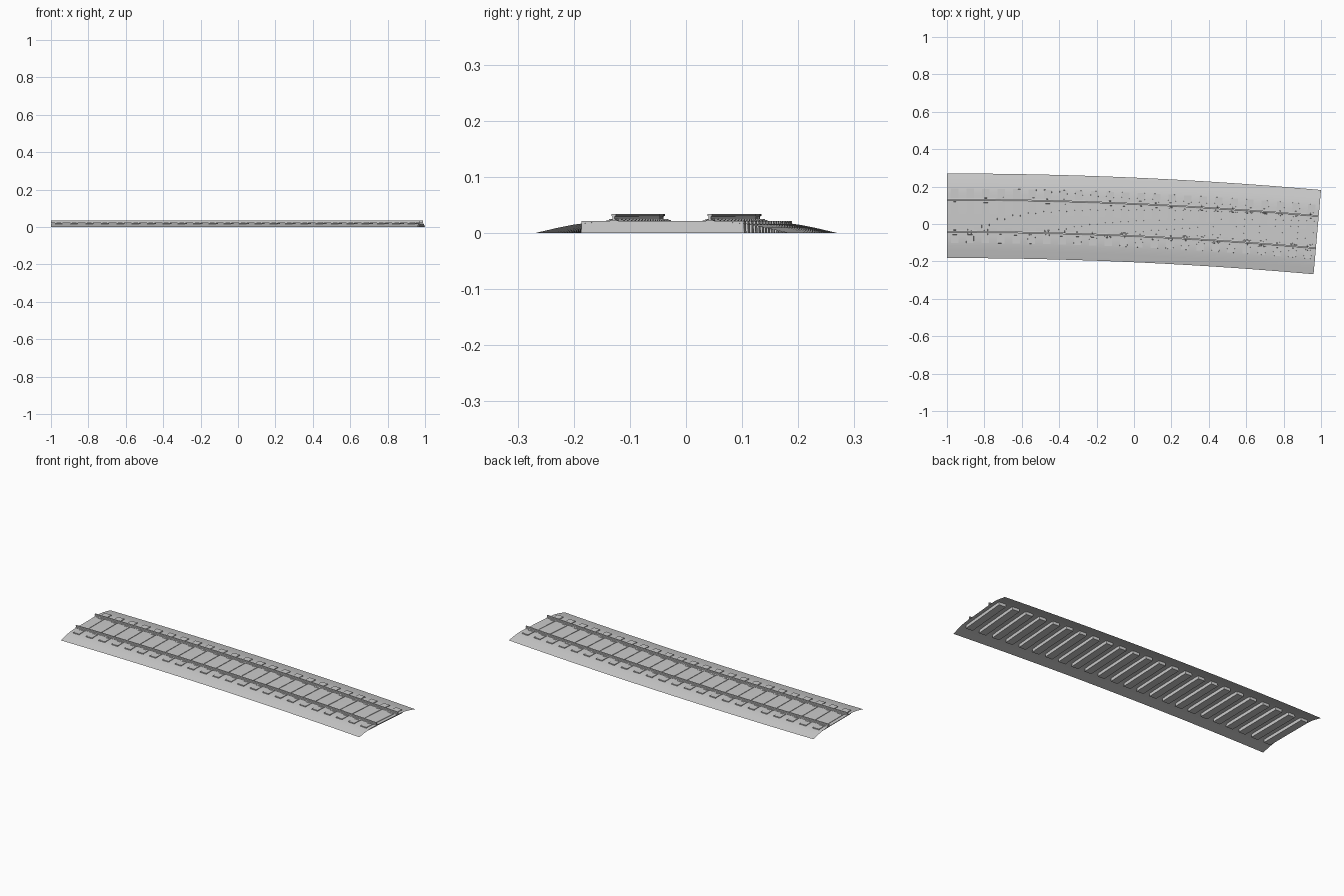
import bpy, bmesh, math

if "Cube" in bpy.data.objects:
    bpy.data.objects.remove(bpy.data.objects["Cube"])

# Arc centre line: starts at x=-1 heading +x, bends 5 degrees towards -y
ANGLE = math.radians(5.05)
RADIUS = 1.98 / math.sin(ANGLE)
START_Y = 0.044
SLEEPERS = 24


def place(t, offset, z, along=0.0):
    """Point at fraction t of the arc, moved sideways and along the track."""
    a = t * ANGLE + along / RADIUS
    r = RADIUS + offset
    return (-1 + r * math.sin(a), START_Y - RADIUS + r * math.cos(a), z)


def finish(bm, name, smooth=False):
    mesh = bpy.data.meshes.new(name)
    bm.to_mesh(mesh)
    bm.free()
    ob = bpy.data.objects.new(name, mesh)
    bpy.context.collection.objects.link(ob)
    if smooth:
        bpy.ops.object.select_all(action='DESELECT')
        ob.select_set(True)
        bpy.context.view_layer.objects.active = ob
        bpy.ops.object.shade_smooth_by_angle(angle=math.radians(30))
    return ob


def sweep(name, profile, closed, steps=24, smooth=False):
    """Sweep an (offset, z) profile along the arc."""
    bm = bmesh.new()
    rings = [[bm.verts.new(place(i / steps, o, z)) for o, z in profile]
             for i in range(steps + 1)]
    n = len(profile)
    for a, b in zip(rings, rings[1:]):
        for j in range(n if closed else n - 1):
            k = (j + 1) % n
            bm.faces.new((a[j], b[j], b[k], a[k]))
    if closed:
        bm.faces.new(rings[0])
        bm.faces.new(rings[-1][::-1])
        bmesh.ops.recalc_face_normals(bm, faces=bm.faces)
    return finish(bm, name, smooth)


def block(bm, t, o0, o1, z0, z1, half, along=0.0, taper=0.0):
    """Box lying across the track, slightly narrower at the top."""
    v = []
    for z, k in ((z0, 0.0), (z1, taper)):
        h = half - k
        for o, s in ((o0 + k, -h), (o0 + k, h), (o1 - k, h), (o1 - k, -h)):
            v.append(bm.verts.new(place(t, o, z, along + s)))
    for f in ((3, 2, 1, 0), (4, 5, 6, 7), (0, 1, 5, 4),
              (1, 2, 6, 5), (2, 3, 7, 6), (3, 0, 4, 7)):
        bm.faces.new([v[i] for i in f])


# Ballast bed: open sheet with rounded shoulders
half = [(0.226, 0.0), (0.185, 0.0095), (0.158, 0.0148), (0.135, 0.0178), (0.11, 0.019)]
bed = [(-o, z) for o, z in half] + [(o, z) for o, z in reversed(half)]
sweep("ballast_bed", bed, False, smooth=True)

# Rails: I-shaped section
side = [(0.0065, 0.0215), (0.0065, 0.0232), (0.002, 0.0245),
        (0.002, 0.0295), (0.0042, 0.0305), (0.0042, 0.0335)]
section = side + [(-o, z) for o, z in reversed(side)]
for name, centre in (("rail_left", 0.086), ("rail_right", -0.086)):
    sweep(name, [(o + centre, z) for o, z in section], True)

# Sleepers and the rail chairs on top of them
sleepers, chairs = bmesh.new(), bmesh.new()
for i in range(SLEEPERS):
    t = (i + 0.5) / SLEEPERS
    block(sleepers, t, -0.146, 0.146, 0.0, 0.0215, 0.021, taper=0.001)
    for c in (0.086, -0.086):
        block(chairs, t, c - 0.016, c + 0.016, 0.0205, 0.0228, 0.013, taper=0.001)
        # Clips either side of the rail foot
        for s in (-1, 1):
            mid = c + s * 0.0085
            block(chairs, t, mid - 0.003, mid + 0.003, 0.0225, 0.0248, 0.007, taper=0.0006)
for bm, name in ((sleepers, "sleepers"), (chairs, "rail_chairs")):
    bmesh.ops.recalc_face_normals(bm, faces=bm.faces)
    finish(bm, name)

# Make the bed's sheet face upwards
bed_mesh = bpy.data.objects["ballast_bed"].data
if bed_mesh.polygons[0].normal.z < 0:
    bed_mesh.flip_normals()
